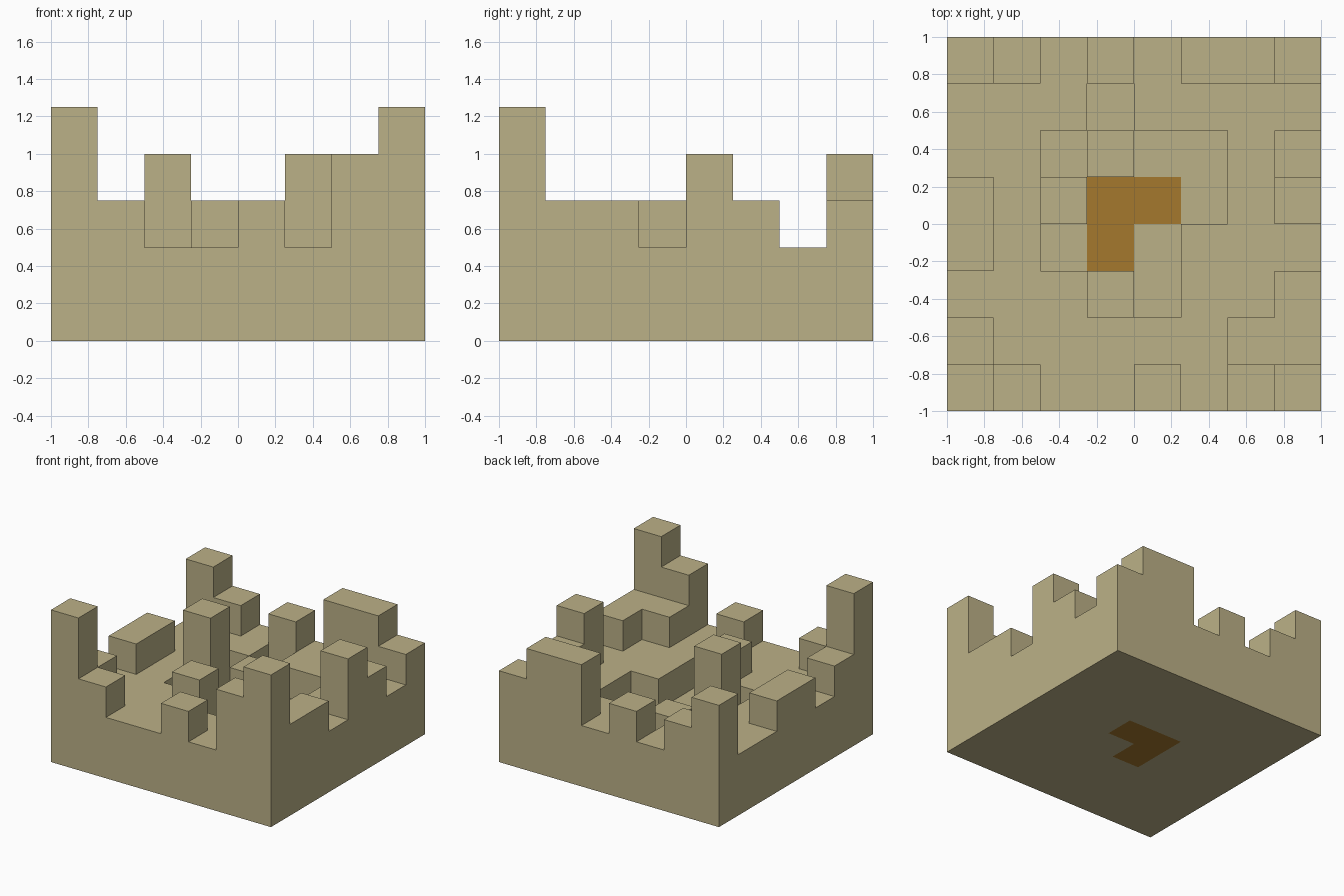
import bpy
import bmesh

cube = bpy.data.objects.get("Cube")
if cube:
    bpy.data.objects.remove(cube, do_unlink=True)

UNIT = 0.25  # edge of one block
# Stack heights in blocks, back row first; "c" is a one-block clay bed
ROWS = [
    "43232443",
    "22212222",
    "22121123",
    "324cc124",
    "321c1222",
    "22231223",
    "32222233",
    "53223245",
]
GRID = ROWS[::-1]
SIZE = len(GRID)


def make_material(name, color):
    mat = bpy.data.materials.new(name)
    mat.use_nodes = True
    mat.diffuse_color = color
    bsdf = next(n for n in mat.node_tree.nodes if n.type == 'BSDF_PRINCIPLED')
    bsdf.inputs["Base Color"].default_value = color
    bsdf.inputs["Roughness"].default_value = 0.9
    return mat


def is_clay(col, row):
    return GRID[row][col] == "c"


def height(col, row):
    if not (0 <= col < SIZE and 0 <= row < SIZE):
        return 0
    return 1 if is_clay(col, row) else int(GRID[row][col])


def build_blocks(name, mat, clay):
    """Stacks of blocks, with walls only where a stack rises above its neighbour."""
    bm = bmesh.new()

    def face(corners):
        half = SIZE / 2
        bm.faces.new([bm.verts.new(((x - half) * UNIT, (y - half) * UNIT, z * UNIT))
                      for x, y, z in corners])

    for row in range(SIZE):
        for col in range(SIZE):
            if is_clay(col, row) != clay:
                continue
            top = height(col, row)
            ring = [(col, row), (col + 1, row), (col + 1, row + 1), (col, row + 1)]
            face([(x, y, top) for x, y in ring])
            face([(x, y, 0) for x, y in reversed(ring)])
            sides = [(0, -1), (1, 0), (0, 1), (-1, 0)]
            for k, (dx, dy) in enumerate(sides):
                a, b = ring[k], ring[(k + 1) % 4]
                for z in range(height(col + dx, row + dy), top):
                    face([(*a, z), (*b, z), (*b, z + 1), (*a, z + 1)])

    # Weld the blocks and merge flat areas
    bmesh.ops.remove_doubles(bm, verts=bm.verts, dist=0.001)
    bmesh.ops.dissolve_limit(bm, angle_limit=0.01, verts=bm.verts, edges=bm.edges)
    mesh = bpy.data.meshes.new(name)
    bm.to_mesh(mesh)
    bm.free()
    mesh.materials.append(mat)
    obj = bpy.data.objects.new(name, mesh)
    bpy.context.collection.objects.link(obj)
    return obj


sand = make_material("sand", (0.50, 0.44, 0.243, 1))
clay = make_material("brown_clay", (0.376, 0.188, 0.026, 1))

build_blocks("sand_terrain", sand, False)
build_blocks("clay_bed", clay, True)
